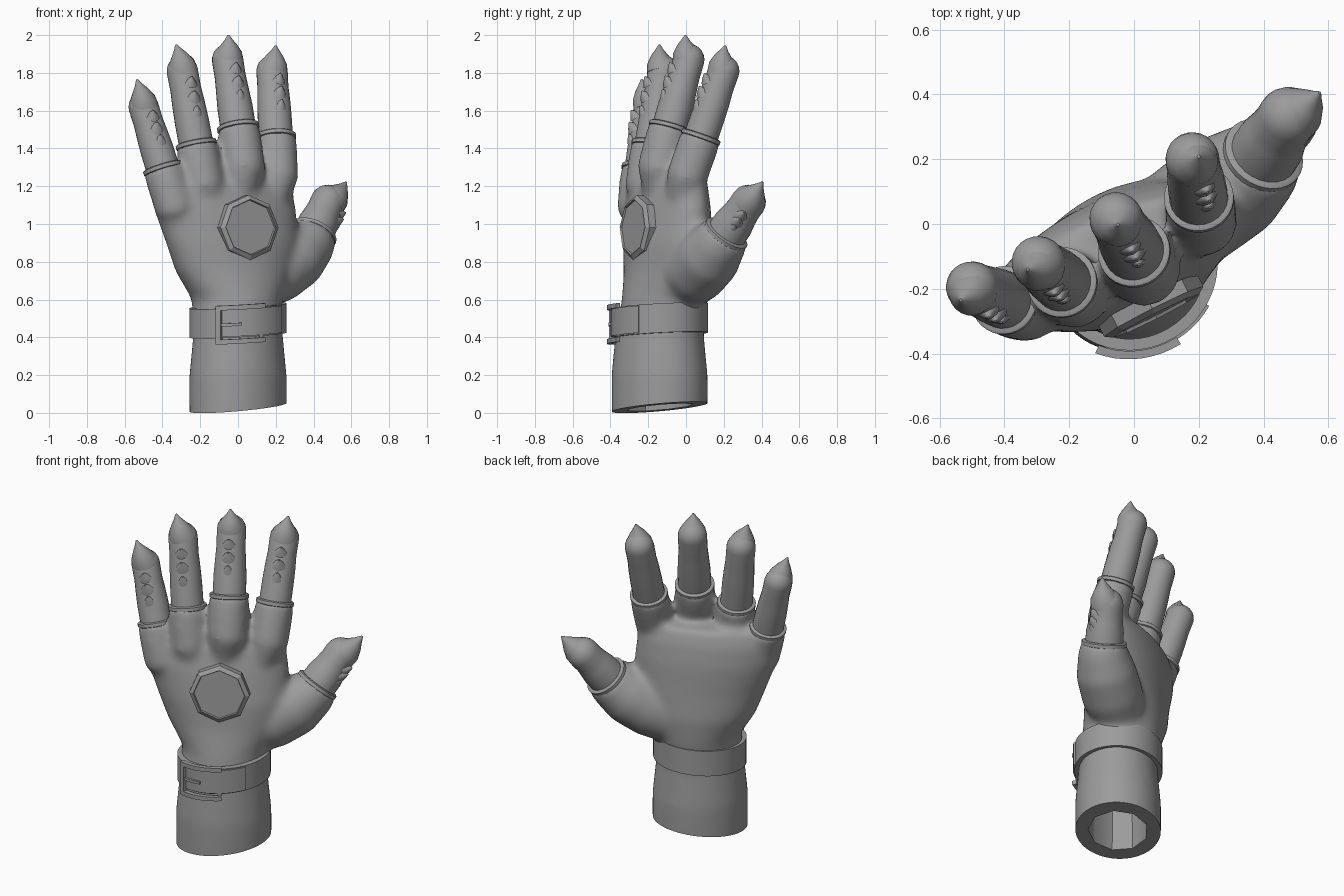
import bpy, bmesh, math
from mathutils import Vector as V

if "Cube" in bpy.data.objects:
    bpy.data.objects.remove(bpy.data.objects["Cube"])

grey = bpy.data.materials.new("plain grey")
grey.diffuse_color = (0.33, 0.33, 0.33, 1)
grey.use_nodes = True
grey.node_tree.nodes["Principled BSDF"].inputs["Base Color"].default_value = grey.diffuse_color
DORSAL = V((0.43, -0.9, 0.05)).normalized()   # outward from the back of the hand


def activate(ob):
    bpy.ops.object.select_all(action='DESELECT')
    ob.select_set(True)
    bpy.context.view_layer.objects.active = ob


def finish(name, bm, smooth=True):
    bmesh.ops.recalc_face_normals(bm, faces=bm.faces)
    me = bpy.data.meshes.new(name)
    bm.to_mesh(me)
    bm.free()
    ob = bpy.data.objects.new(name, me)
    bpy.context.collection.objects.link(ob)
    me.materials.append(grey)
    if smooth:
        activate(ob)
        bpy.ops.object.shade_smooth_by_angle(angle=math.radians(40))
    return ob


def skin(bm, sections, n=24):
    """Closed skin over sections of (centre, u axis, v axis)."""
    rings = [[bm.verts.new(c + u * math.cos(2 * math.pi * i / n) + v * math.sin(2 * math.pi * i / n))
              for i in range(n)] for c, u, v in sections]
    for a, b in zip(rings, rings[1:]):
        for i in range(n):
            j = (i + 1) % n
            bm.faces.new((a[i], a[j], b[j], b[i]))
    bm.faces.new(rings[0][::-1])
    bm.faces.new(rings[-1])


def tube(bm, pts, radii, n=24):
    """Round tube along points, cut square to the path."""
    pts = [V(p) for p in pts]
    secs = []
    for i, (p, r) in enumerate(zip(pts, radii)):
        t = (pts[min(i + 1, len(pts) - 1)] - pts[max(i - 1, 0)]).normalized()
        u = t.cross(DORSAL).normalized()
        secs.append((p, u * r, t.cross(u) * r))
    skin(bm, secs, n)


def flat_sections(rows):
    """Level ellipses: x, y, z, half width, half depth, turn in degrees."""
    out = []
    for x, y, z, a, b, deg in rows:
        t = math.radians(deg)
        out.append((V((x, y, z)), V((math.cos(t), math.sin(t), 0)) * a, V((-math.sin(t), math.cos(t), 0)) * b))
    return out


# name: knuckle, cuff centre, fingertip centre, claw point, tip radius, cuff radius
FINGERS = {
    "little": ((-.30, -.20, .98), (-.40, -.235, 1.30), (-.50, -.195, 1.62), (-.535, -.235, 1.765), .08, .104),
    "ring": ((-.16, -.17, 1.0), (-.222, -.18, 1.425), (-.295, -.12, 1.81), (-.328, -.14, 1.95), .083, .107),
    "middle": ((-.02, -.12, 1.05), (0, -.085, 1.515), (-.055, .015, 1.87), (-.05, -.002, 2.0), .083, .110),
    "index": ((.15, -.03, 1.05), (.2, .08, 1.465), (.18, .20, 1.81), (.2, .208, 1.945), .083, .106),
    "thumb": ((.31, .125, .83), (.40, .215, .95), (.475, .33, 1.115), (.573, .405, 1.222), .093, .126),
}

# Glove: wrist and palm, with sleeves fused in
bm = bmesh.new()
skin(bm, flat_sections([
    (0, -.14, -.1, .268, .24, 42), (0, -.14, .08, .27, .242, 42), (0, -.14, .2, .27, .242, 42),
    (0, -.14, .42, .248, .222, 42), (-.005, -.112, .6, .245, .222, 30), (-.02, -.095, .75, .33, .21, 25),
    (-.03, -.097, .9, .378, .195, 25), (-.07, -.1, 1.08, .408, .172, 25), (-.09, -.1, 1.2, .41, .145, 25),
    (-.095, -.095, 1.29, .37, .105, 25)]), 48)
for name, (base, cuff, tip, claw, r, rc) in FINGERS.items():
    b, c, t = V(base), V(cuff), V(tip)
    axis = (t - c).normalized()
    if name == "thumb":
        tube(bm, [(.08, -.02, .68), (.2, .05, .75), b, c - axis * .06, c], [.15, .175, .172, rc + .018, rc + .004])
    else:
        tube(bm, [b, c - axis * .22, c - axis * .1, c], [.085, rc + .004, rc + .005, rc + .003])
glove = finish("glove", bm, False)
rm = glove.modifiers.new("fuse", 'REMESH')
rm.mode, rm.voxel_size, rm.use_smooth_shade = 'VOXEL', .016, True
sm = glove.modifiers.new("relax", 'SMOOTH')
sm.factor, sm.iterations = .5, 22

# Sloping hem and hollow wrist
bm = bmesh.new()
bmesh.ops.create_cube(bm, size=1)
for v in bm.verts:
    v.co.y -= .14
    v.co.z = -.4 if v.co.z < 0 else .029 + .08 * v.co.x + .08 * (v.co.y + .14)
hem = finish("hem_cutter", bm, False)
bm = bmesh.new()
skin(bm, flat_sections([(0, -.14, -.2, .195, .175, 42), (0, -.14, .42, .175, .16, 42)]), 9)
hollow = finish("hollow_cutter", bm, False)
for cutter in (hem, hollow):
    cutter.hide_render = True
    m = glove.modifiers.new("cut", 'BOOLEAN')
    m.operation, m.object, m.solver = 'DIFFERENCE', cutter, 'EXACT'
activate(glove)
bpy.ops.object.convert(target='MESH')
bpy.ops.object.shade_smooth_by_angle(angle=math.radians(40))
for cutter in (hem, hollow):
    bpy.data.objects.remove(cutter)

# Bare fingers with claws and spikes, and the rolled sleeve rims
for name, (base, cuff, tip, claw, r, rc) in FINGERS.items():
    c, t, k = V(cuff), V(tip), V(claw)
    axis = (t - c).normalized()
    out = V((.72, -.3, -.62)) if name == "thumb" else DORSAL
    out = (out - axis * out.dot(axis)).normalized()
    bm = bmesh.new()
    dome = [(t + axis * r * math.sin(a), r * math.cos(a)) for a in (0, .3, .6, .9, 1.15, 1.35, 1.52)]
    body = [(c - axis * .03, rc * .86), (c.lerp(t, .3), rc * .85), (c.lerp(t, .55), r * 1.05), (c.lerp(t, .75), r * .99)]
    tube(bm, *zip(*(body + dome)))
    finish(name + "_finger", bm)

    bm = bmesh.new()
    s = t + out * .01
    tube(bm, [s, s.lerp(k, .3) + out * .005, s.lerp(k, .58) + out * .006, s.lerp(k, .8) + out * .003, k],
         [r * .95, r * .84, r * .53, r * .26, .005], 20)
    finish(name + "_claw", bm)

    bm = bmesh.new()
    for f, size in ((.42, .85), (.62, 1), (.82, .9)):
        p = c.lerp(t, f) + out * r * .84
        tube(bm, [p - axis * .012, p + out * .017 * size, p + out * .036 * size + axis * .018],
             [.042 * size, .026 * size, .004], 12)
    finish(name + "_spikes", bm)

    bm = bmesh.new()
    tube(bm, [c + axis * h for h in (-.02, -.015, .004, .009)], [rc - .008, rc + .002, rc + .002, rc - .006], 32)
    finish(name + "_sleeve_rim", bm)

# Eight-sided plate on the back of the hand
bm = bmesh.new()
n = V((.45, -.89, .06)).normalized()
u = V((0, 0, 1)).cross(n).normalized()
w = n.cross(u)
c = V((.06, -.268, .982))
skin(bm, [(c + n * h, u * s, w * s) for h, s in
          ((-.04, .172), (.002, .172), (.018, .148), (.008, .144))], 8)
finish("hand_plate", bm, False)


def bent_block(bm, a0, a1, z0, z1, r0, r1):
    """Block wrapped round the oval wrist; angle 0 is the front, positive to +x."""
    steps = max(2, int(abs(a1 - a0) / 6))
    full = a1 - a0 >= 360
    rows = []
    for i in range(steps + (0 if full else 1)):
        a = math.radians(a0 + (a1 - a0) * i / steps)
        row = []
        for r, z in ((r0, z0), (r1, z0), (r1, z1), (r0, z1)):
            x, y = r * math.sin(a), -r * .98 * math.cos(a)
            x, y = x + .03 * y, y + .03 * x
            row.append(bm.verts.new((x, y - .137, z + .05 * x + .05 * y)))
        rows.append(row)
    for a, b in zip(rows, rows[1:] + (rows[:1] if full else [])):
        for j in range(4):
            bm.faces.new((a[j], a[j - 1], b[j - 1], b[j]))
    if not full:
        bm.faces.new(rows[0])
        bm.faces.new(rows[-1][::-1])


# Wrist strap with its loose end
bm = bmesh.new()
bent_block(bm, 0, 360, .412, .567, .222, .258)
finish("strap", bm)
bm = bmesh.new()
bent_block(bm, -18, 62, .418, .562, .25, .267)
finish("strap_end", bm)

# Buckle frame and prong
bm = bmesh.new()
for block in ((-23, 32, .38, .405), (-23, 32, .56, .585), (-23, -17, .38, .585), (27, 32, .38, .585)):
    bent_block(bm, *block, .26, .286 if block[0] < 0 else .266)
finish("buckle", bm)
bm = bmesh.new()
bent_block(bm, -21, 6, .474, .49, .26, .28)
finish("buckle_prong", bm)
